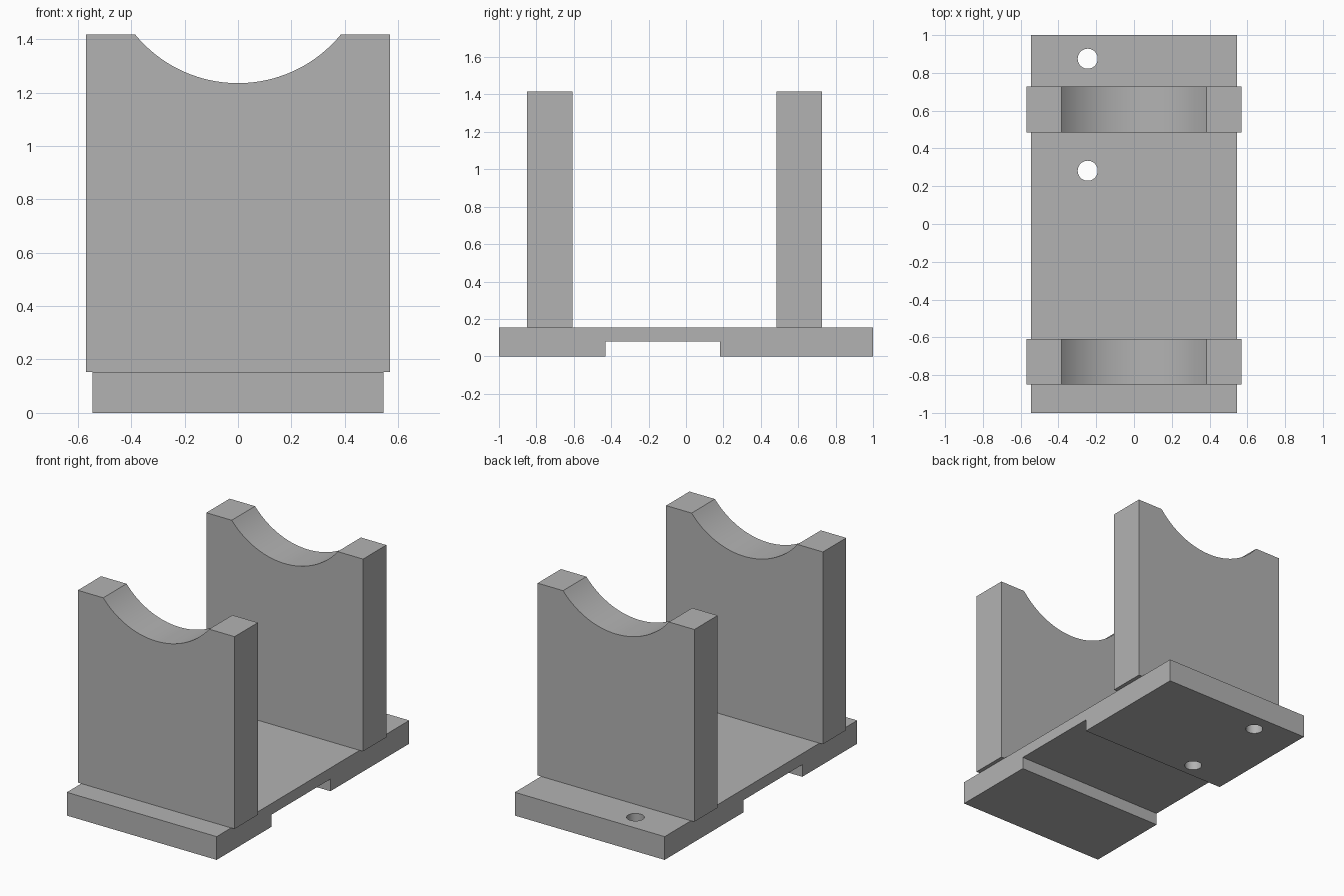
import bpy
import bmesh
import math
from mathutils import Vector

cube = bpy.data.objects.get("Cube")
if cube:
    bpy.data.objects.remove(cube, do_unlink=True)

grey = bpy.data.materials.new("plain grey")
grey.use_nodes = True
colour = (0.45, 0.45, 0.45, 1)
grey.diffuse_color = colour
grey.node_tree.nodes["Principled BSDF"].inputs["Base Color"].default_value = colour

BASE_TOP = 0.153
TOP = 1.417


def extrude_profile(name, points, direction):
    """Closed 3D outline extruded along a direction into a solid."""
    bm = bmesh.new()
    face = bm.faces.new([bm.verts.new(p) for p in points])
    result = bmesh.ops.extrude_face_region(bm, geom=[face], use_keep_orig=True)
    moved = [g for g in result["geom"] if isinstance(g, bmesh.types.BMVert)]
    bmesh.ops.translate(bm, verts=moved, vec=Vector(direction))
    bmesh.ops.recalc_face_normals(bm, faces=bm.faces)
    mesh = bpy.data.meshes.new(name)
    bm.to_mesh(mesh)
    bm.free()
    mesh.materials.append(grey)
    obj = bpy.data.objects.new(name, mesh)
    bpy.context.collection.objects.link(obj)
    return obj


def activate(obj):
    bpy.ops.object.select_all(action="DESELECT")
    obj.select_set(True)
    bpy.context.view_layer.objects.active = obj


def smooth(obj):
    activate(obj)
    bpy.ops.object.shade_smooth_by_angle(angle=math.radians(30))


# Base plate: side profile with a shallow channel underneath
half = 0.545
channel_front, channel_back, channel_top = -0.43, 0.182, 0.08
side = [(-1, 0), (channel_front, 0), (channel_front, channel_top),
        (channel_back, channel_top), (channel_back, 0), (1, 0),
        (1, BASE_TOP), (-1, BASE_TOP)]
base = extrude_profile("base_plate", [(-half, y, z) for y, z in side], (2 * half, 0, 0))

# Two screw holes through the base
for hole_y in (0.875, 0.282):
    bpy.ops.mesh.primitive_cylinder_add(vertices=48, radius=0.053, depth=1,
                                        location=(-0.245, hole_y, 0))
    cutter = bpy.context.object
    cutter.name = "hole_cutter"
    cutter.hide_render = True
    cutter.data.materials.append(grey)
    cut = base.modifiers.new("screw_hole", "BOOLEAN")
    cut.operation = "DIFFERENCE"
    cut.solver = "EXACT"
    cut.object = cutter
    activate(base)
    bpy.ops.object.modifier_apply(modifier=cut.name)
    bpy.data.objects.remove(cutter, do_unlink=True)
smooth(base)

# Upright supports with a circular cradle cut in the top edge
width, notch, depth = 0.57, 0.385, 0.182
radius = (notch ** 2 + depth ** 2) / (2 * depth)
centre_z = TOP - depth + radius
sweep = math.asin(notch / radius)
steps = 40
arc = []
for i in range(steps + 1):
    a = sweep * (1 - 2 * i / steps)
    arc.append((radius * math.sin(a), centre_z - radius * math.cos(a)))
outline = [(-width, BASE_TOP), (width, BASE_TOP), (width, TOP)] + arc + [(-width, TOP)]
for name, y in (("front_support", -0.85), ("back_support", 0.485)):
    smooth(extrude_profile(name, [(x, y, z) for x, z in outline], (0, 0.242, 0)))
